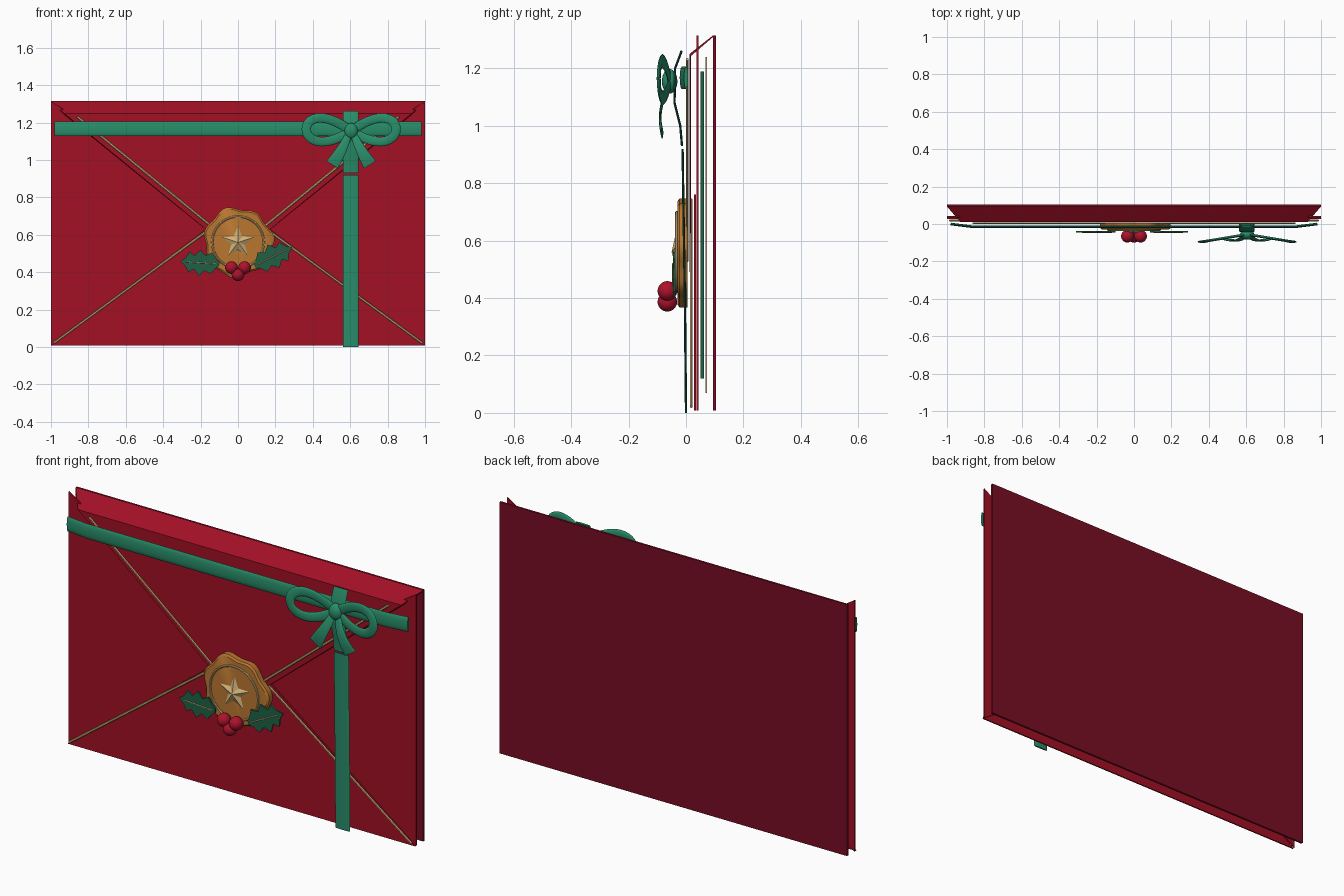
import bpy, bmesh
from math import sin, cos, pi, radians
from mathutils import Vector, Matrix

cube = bpy.data.objects.get("Cube")
if cube:
    bpy.data.objects.remove(cube)


def material(name, rgb):
    m = bpy.data.materials.new(name)
    m.use_nodes = True
    m.diffuse_color = (*rgb, 1)
    m.node_tree.nodes["Principled BSDF"].inputs["Base Color"].default_value = (*rgb, 1)
    return m


RED = material("envelope red", (0.36, 0.005, 0.018))
BURGUNDY = material("dark burgundy", (0.19, 0.004, 0.017))
GREEN = material("ribbon green", (0.022, 0.27, 0.145))
LEAF = material("leaf green", (0.013, 0.12, 0.06))
GOLD = material("pale gold", (0.65, 0.45, 0.19))
BRONZE = material("wax bronze", (0.48, 0.18, 0.03))
BERRY = material("berry red", (0.42, 0.006, 0.025))


def finish(name, bm, mat, smooth=False):
    bmesh.ops.recalc_face_normals(bm, faces=bm.faces)
    me = bpy.data.meshes.new(name)
    bm.to_mesh(me)
    bm.free()
    ob = bpy.data.objects.new(name, me)
    bpy.context.collection.objects.link(ob)
    me.materials.append(mat)
    if smooth:
        for o in bpy.context.selected_objects:
            o.select_set(False)
        ob.select_set(True)
        bpy.context.view_layer.objects.active = ob
        bpy.ops.object.shade_smooth_by_angle(angle=radians(40))
    return ob


def plate(name, outline, front, back, mat):
    """Flat sheet from an (x, z) outline between two depths."""
    bm = bmesh.new()
    face = bm.faces.new([bm.verts.new((x, front, z)) for x, z in outline])
    ext = bmesh.ops.extrude_face_region(bm, geom=[face])
    moved = [v for v in ext["geom"] if isinstance(v, bmesh.types.BMVert)]
    bmesh.ops.translate(bm, verts=moved, vec=(0, back - front, 0))
    return finish(name, bm, mat)


def rect(half, low, high):
    return [(-half, low), (half, low), (half, high), (-half, high)]


def strap(name, path, width, depth, mat, closed=False, sides=12):
    """Lens-shaped band swept along a path, with its broad side to the front."""
    bm, rings, n = bmesh.new(), [], len(path)
    path = [Vector(p) for p in path]
    for i, p in enumerate(path):
        if closed:
            t = path[(i + 1) % n] - path[i - 1]
        else:
            t = path[min(i + 1, n - 1)] - path[max(i - 1, 0)]
        t.normalize()
        side = t.cross(Vector((0, 1, 0))).normalized()
        out = side.cross(t)
        w = width(i / (n - 1)) if callable(width) else width
        rings.append([bm.verts.new(p + side * cos(a) * w / 2 + out * sin(a) * depth / 2)
                      for a in (2 * pi * k / sides for k in range(sides))])
    for i in range(n if closed else n - 1):
        a, b = rings[i], rings[(i + 1) % n]
        for k in range(sides):
            j = (k + 1) % sides
            bm.faces.new((a[k], a[j], b[j], b[k]))
    if not closed:
        bm.faces.new(rings[0])
        bm.faces.new(rings[-1])
    return finish(name, bm, mat, True)


def ball(name, centre, scale, mat):
    bm = bmesh.new()
    bmesh.ops.create_uvsphere(bm, u_segments=24, v_segments=14, radius=1)
    bmesh.ops.transform(bm, matrix=Matrix.LocRotScale(Vector(centre), None, Vector(scale)),
                        verts=bm.verts)
    return finish(name, bm, mat, True)


# Envelope back, inserted card and its gold border
LOW, TOP = 0.008, 1.315
plate("back_panel", rect(1, LOW, TOP), 0.094, 0.105, BURGUNDY)
plate("card_border", rect(0.93, 0.07, 1.24), 0.068, 0.073, GOLD)
plate("card", rect(0.88, 0.12, 1.19), 0.05, 0.063, LEAF)

# Side flaps and bottom flap
for s, side in ((1, "left"), (-1, "right")):
    plate(side + "_flap", [(s, LOW), (s, TOP), (-0.02 * s, 0.66)], 0.036, 0.043, RED)
plate("bottom_flap", [(-1, LOW), (1, LOW), (0, 0.76)], 0.027, 0.034, RED)

# Top flap: sloping strip folded over into a hanging triangle
bm = bmesh.new()
layers = []
for shift in (0, 0.006):
    layers.append([bm.verts.new(p) for p in (
        (-1, 0.094, TOP - shift), (1, 0.094, TOP - shift),
        (0.93, 0.012 + shift, 1.25 - shift), (0, 0.012 + shift, 0.49),
        (-0.93, 0.012 + shift, 1.25 - shift))])
outer, inner = layers
for v in layers:
    bm.faces.new((v[0], v[1], v[2], v[4]))
    bm.faces.new((v[2], v[3], v[4]))
for i in range(5):
    j = (i + 1) % 5
    bm.faces.new((outer[i], outer[j], inner[j], inner[i]))
finish("top_flap", bm, RED)


# Gold cords along the flap edges
for s, side in ((1, "left"), (-1, "right")):
    strap("bottom_trim_" + side, [(s * 0.985, 0.019, 0.022), (0, 0.019, 0.742)],
          0.013, 0.01, GOLD, sides=6)
    strap("top_trim_" + side, [(s * 0.86, 0.005, 1.232), (0, 0.005, 0.53)],
          0.013, 0.01, GOLD, sides=6)

# Ribbon bands
strap("ribbon_across", [(-0.98, 0, 1.167), (-0.86, -0.015, 1.167),
                        (0.86, -0.015, 1.167), (0.98, 0, 1.167)], 0.078, 0.014, GREEN)
strap("ribbon_down", [(0.603, 0, 0), (0.603, -0.004, 0.4), (0.603, -0.012, 0.92)],
      0.085, 0.008, GREEN)
strap("ribbon_upper", [(0.603, -0.015, 1.262), (0.603, -0.038, 1.2), (0.603, -0.04, 1.08),
                       (0.603, -0.02, 1), (0.603, -0.014, 0.93)], 0.083, 0.008, GREEN)

# Bow loops, tails and knot
BX, BZ = 0.605, 1.155
for s, side in ((1, "left"), (-1, "right")):
    loop = []
    for k in range(40):
        a = 2 * pi * k / 40
        reach = (1 - cos(a)) / 2
        loop.append((BX + s * 0.24 * reach, -0.055 - 0.04 * reach,
                     BZ + 0.01 * reach + 0.082 * sin(a) * sin(a / 2)))
    strap("bow_loop_" + side, loop, 0.05, 0.014, GREEN, closed=True)
    tail = [(BX + s * (0.01 + 0.09 * t ** 1.3), -0.055 - 0.035 * sin(t * 2.2),
             BZ - 0.18 * t) for t in (k / 10 for k in range(11))]
    strap("bow_tail_" + side, tail, lambda t: 0.03 + 0.045 * t, 0.009, GREEN)
ball("bow_knot", (BX, -0.057, BZ), (0.038, 0.027, 0.043), GREEN)

# Wax seal with a lobed rim
CZ = 0.56
bm = bmesh.new()
rows = []
for y, scale in ((0.006, 1), (-0.022, 1), (-0.03, 0.95)):
    row = []
    for k in range(64):
        a = 2 * pi * k / 64
        r = (0.183 + 0.009 * cos(7 * a - 0.9) + 0.005 * cos(3 * a)) * scale
        row.append(bm.verts.new((r * cos(a), y, CZ + r * sin(a))))
    rows.append(row)
for a, b in zip(rows, rows[1:]):
    for k in range(64):
        j = (k + 1) % 64
        bm.faces.new((a[k], a[j], b[j], b[k]))
bm.faces.new(rows[0])
bm.faces.new(rows[-1])
finish("wax_seal", bm, BRONZE, True)

# Seal ring and faceted star
ring = [(0.138 * cos(a), -0.032, CZ + 0.138 * sin(a)) for a in (2 * pi * k / 48 for k in range(48))]
strap("seal_ring", ring, 0.011, 0.012, GOLD, closed=True, sides=8)
bm = bmesh.new()
rim = []
for k in range(10):
    r, a = (0.095, 0.04)[k % 2], pi / 2 + k * pi / 5
    rim.append(bm.verts.new((r * cos(a), -0.029, CZ + r * sin(a))))
peak = bm.verts.new((0, -0.05, CZ))
for k in range(10):
    bm.faces.new((rim[k], rim[(k + 1) % 10], peak))
bm.faces.new(rim)
finish("seal_star", bm, GOLD)

# Holly leaves: spiny outline mirrored about the midrib
half = [(0, 0.01), (0.1, 0.028), (0.2, 0.058), (0.36, 0.04), (0.5, 0.07),
        (0.64, 0.036), (0.77, 0.055), (0.86, 0.022), (1, 0)]
for side, base, tip in (("left", (0.09, 0.435), (0.29, 0.535)),
                        ("right", (-0.1, 0.445), (-0.31, 0.458))):
    base, along = Vector(base), Vector(tip) - Vector(base)
    across = Vector((-along.y, along.x)).normalized()
    outline = [base + along * t + across * w for t, w in half]
    outline += [base + along * t - across * w for t, w in reversed(half[:-1])]
    plate("leaf_" + side, outline, -0.045, -0.037, LEAF)
    ends = [base + along * t for t in (0.08, 0.85)]
    strap("leaf_vein_" + side, [(p.x, -0.046, p.y) for p in ends], 0.006, 0.005, GOLD, sides=6)

# Berries
for i, (x, z) in enumerate(((-0.035, 0.425), (0.035, 0.425), (0, 0.387))):
    ball("berry_%d" % (i + 1), (x, -0.065, z), (0.034,) * 3, BERRY)
